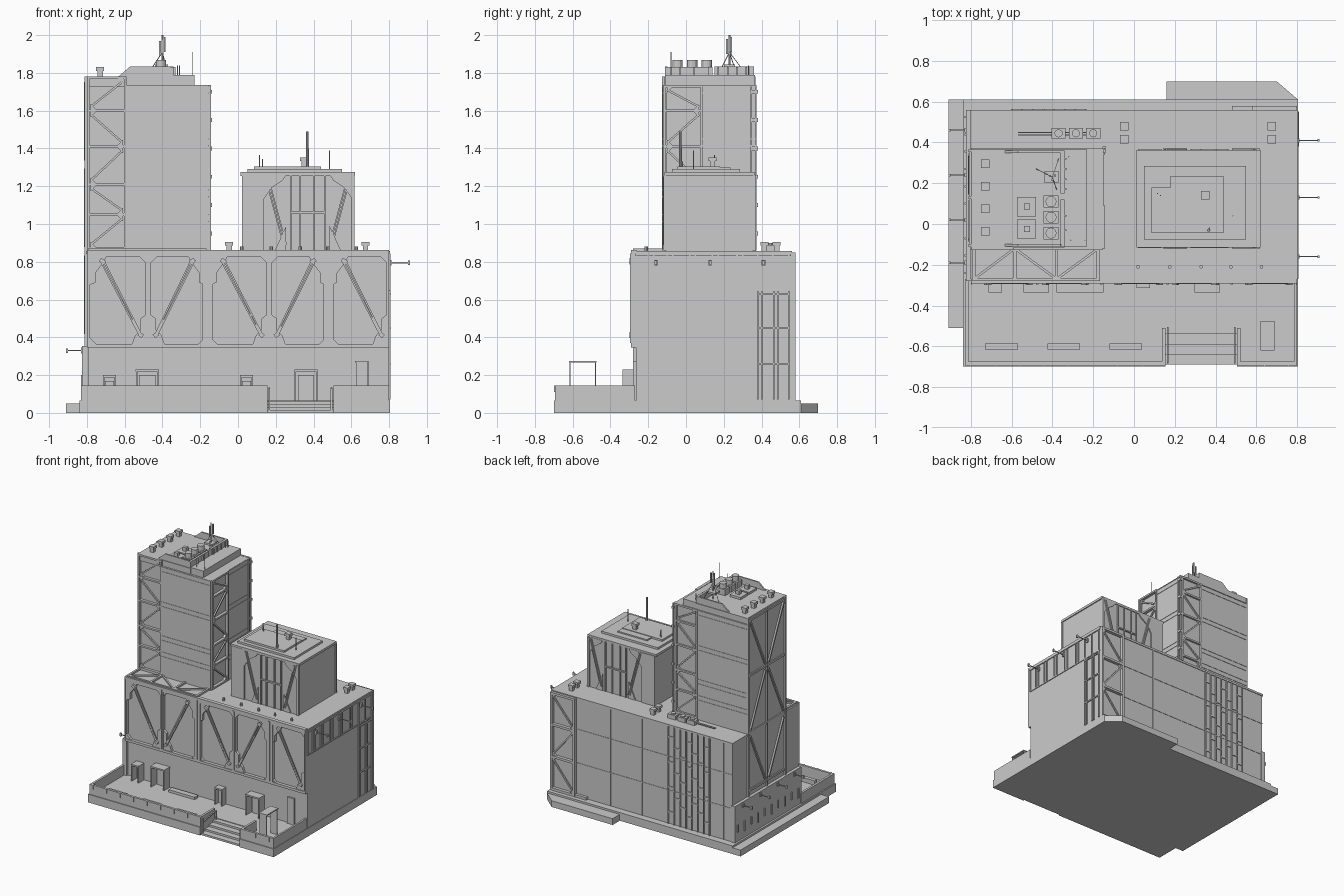
import bpy, bmesh
from mathutils import Vector, Matrix

HEX = [(0, 1, 3, 2), (4, 6, 7, 5), (0, 4, 5, 1), (2, 3, 7, 6), (0, 2, 6, 4), (1, 5, 7, 3)]


class Part:
    """Collects primitives of one named building part."""
    def __init__(self, name):
        self.name, self.bm = name, bmesh.new()

    def box(self, x0, x1, y0, y1, z0, z1):
        v = [self.bm.verts.new((x, y, z)) for x in (x0, x1) for y in (y0, y1) for z in (z0, z1)]
        for f in HEX:
            self.bm.faces.new([v[i] for i in f])
        return self

    def fbox(self, M, u0, u1, z0, z1, d0, d1):
        a, b = M(u0, z0, d0), M(u1, z1, d1)
        (x0, x1), (y0, y1), (z0, z1) = [sorted(p) for p in zip(a, b)]
        return self.box(x0, x1, y0, y1, z0, z1)

    def beam(self, p, q, w, t=None):
        p, q = Vector(p), Vector(q)
        m = (Matrix.Translation((p + q) / 2) @ (q - p).to_track_quat('Z', 'Y').to_matrix().to_4x4()
             @ Matrix.Diagonal((w, t or w, (q - p).length, 1)))
        bmesh.ops.create_cube(self.bm, size=1, matrix=m)
        return self

    def cyl(self, x, y, z0, z1, r, r2=None, n=10):
        bmesh.ops.create_cone(self.bm, cap_ends=True, segments=n, radius1=r, radius2=r if r2 is None else r2,
                              depth=z1 - z0, matrix=Matrix.Translation((x, y, (z0 + z1) / 2)))
        return self

    def prism(self, pts, M, d0, d1):
        a = [self.bm.verts.new(M(u, v, d0)) for u, v in pts]
        b = [self.bm.verts.new(M(u, v, d1)) for u, v in pts]
        n = len(pts)
        self.bm.faces.new(a)
        self.bm.faces.new(b[::-1])
        for i in range(n):
            self.bm.faces.new((a[i], b[i], b[(i + 1) % n], a[(i + 1) % n]))
        return self

    def done(self):
        bmesh.ops.recalc_face_normals(self.bm, faces=self.bm.faces)
        me = bpy.data.meshes.new(self.name)
        self.bm.to_mesh(me)
        bpy.context.collection.objects.link(bpy.data.objects.new(self.name, me))


# wall maps: (along, height, outward depth) -> position
front = lambda y: lambda u, z, d: (u, y - d, z)
back = lambda y: lambda u, z, d: (u, y + d, z)
right = lambda x: lambda u, z, d: (x + d, u, z)
left = lambda x: lambda u, z, d: (x - d, u, z)
flat = lambda u, v, d: (u, v, d)


def truss(name, M, u0, u1, levels, d=0.02, w=0.014, flip=False):
    p = Part(name)
    for u in (u0, u1 - w):
        p.fbox(M, u, u + w, levels[0], levels[-1], 0, d)
    for z in levels:
        p.fbox(M, u0, u1, z - w / 2, z + w / 2, 0, d)
    for i, (a, b) in enumerate(zip(levels, levels[1:])):
        s, e = (u0 + .02, u1 - .02) if (i % 2 == 0) != flip else (u1 - .02, u0 + .02)
        p.beam(M(s, a + .02, d * .6), M(e, b - .02, d * .6), 0.011)
        g = .035 if s < e else -.035
        p.prism([(s, a), (s + g, a), (s, a + .035)], M, 0, d * .8)
        p.prism([(e, b), (e - g, b), (e, b - .035)], M, 0, d * .8)
    p.done()


# ground slab, side ledges
p = Part("ground_slab").box(-.84, .155, -.70, .61, 0, .065).box(.505, .805, -.70, .61, 0, .065)
p.box(.155, .505, -.50, .61, 0, .065).done()
Part("left_ledge").box(-.91, -.84, -.51, .61, 0, .05).done()
Part("rear_ledge").prism([(.16, .61), (.805, .61), (.70, .70), (.16, .70)], flat, 0, .05).done()
Part("rear_plinth").box(.48, .80, .55, .578, .06, .085).done()

# entrance steps
p = Part("entrance_steps")
for i in range(4):
    p.box(.155, .505, -.69 + .05 * i, -.50, 0, .015 * (i + 1))
p.done()

# terrace parapet with fins
p = Part("terrace_parapet")
for x0, x1 in ((-.83, .155), (.505, .80)):
    p.box(x0, x1, -.693, -.675, .06, .145)
for x0, x1, ye in ((-.83, -.812, -.27), (.785, .80, -.27), (.137, .155, -.51), (.505, .523, -.51)):
    p.box(x0, x1, -.68, ye, .06, .145)
for i in range(14):
    x = -.80 + .12 * i
    if not .13 < x < .53:
        p.box(x - .004, x + .004, -.70, -.69, .11, .145)
for x in (.165, .495):
    p.beam((x, -.68, .10), (x, -.51, .13), .008)
    for y in (-.68, -.51):
        p.box(x - .004, x + .004, y - .004, y + .004, 0, .13)
p.done()

# terrace planters, canopies and doors
p = Part("terrace_benches")
for x in (-.65, -.345, -.04):
    p.box(x - .08, x + .08, -.615, -.585, .06, .10)
p.done()
p = Part("terrace_portal").box(.62, .69, -.62, -.475, .268, .276)
for y in (-.615, -.48):
    p.box(.625, .685, y - .003, y + .003, .06, .27)
p.done()
p = Part("entrance_canopies")
for x, w, dz, y in ((-.68, .033, .20, -.335), (-.48, .062, .23, -.335), (.045, .033, .20, -.315), (.36, .062, .23, -.335)):
    p.box(x - w, x + w, y, -.26, dz - .012, dz)
    for s in (-1, 1):
        p.box(x + s * w * .9 - .004, x + s * w * .9 + .004, y, -.26, .06, dz)
    p.box(x - w * .7, x + w * .7, -.275, -.26, .06, dz - .03)
p.box(-.38, -.15, -.335, -.29, .06, .085).box(.63, .69, -.28, -.26, .06, .275).done()

# podium
Part("podium_body").box(-.80, .80, -.265, .555, .06, .845).done()
Part("podium_roof").box(-.805, .805, -.27, .56, .84, .857).box(-.80, .80, -.292, -.262, .84, .862).done()
p = Part("left_annex").box(-.825, -.79, -.28, .56, .06, .355)
for i in range(10):
    y = -.24 + .085 * i
    p.box(-.832, -.82, y - .005, y + .005, .12 + .02 * (i % 2), .20)
p.done()

# podium front frame with braces
F = front(-.265)
p = Part("podium_front_frame").fbox(F, -.80, .80, .345, .365, 0, .025).fbox(F, -.80, .80, .825, .845, 0, .025)
cols = [-.80, -.475, -.16, .165, .48, .80]
for i, x in enumerate(cols):
    w = .028 if i % 2 == 0 and 0 < i < 5 else .014
    p.fbox(F, max(x - w, -.80), min(x + w, .80), .355, .84, 0, .025)
    p.fbox(F, max(x - .006, -.8), min(x + .006, .8), .37, .845, .02, .031)
for i, (a, b) in enumerate(zip(cols, cols[1:])):
    t, s = (a, b) if i % 2 == 0 else (b, a)
    k = 1 if s > t else -1
    p.prism([(t, .84), (t + k * .11, .84), (t + k * .09, .80), (t + k * .045, .74), (t + k * .045, .69), (t, .67)], F, 0, .02)
    p.prism([(s, .355), (s - k * .09, .355), (s - k * .07, .41), (s - k * .04, .44), (s - k * .04, .50), (s, .53)], F, 0, .02)
    p.prism([(s, .84), (s - k * .06, .84), (s, .78)], F, 0, .02)
    p.prism([(t, .355), (t + k * .06, .355), (t, .415)], F, 0, .02)
    for o in (0, .016):
        p.beam(F(t + k * (.07 + o), .81, .024), F(s - k * (.045 - o * .6), .41, .024), .009)
    p.beam(F(t + k * .07, .812, .024), F(t + k * .095, .795, .024), .022)
    p.beam(F(s - k * .05, .42, .024), F(s - k * .03, .405, .024), .022)
p.done()

# podium side and rear cladding
R, L, B = right(.80), left(-.80), back(.555)
p = Part("right_cladding").fbox(R, -.27, .555, .645, .655, 0, .006).fbox(R, -.27, .555, .83, .845, 0, .008)
for y in (-.265, -.20, -.17, -.10, -.07, .02, .05, .14, .17, .27, .30, .38, .46, .545):
    p.fbox(R, y - .004, y + .004, .65, .84, 0, .007)
for y in (.38, .40, .465, .485, .545):
    p.fbox(R, y - .004, y + .004, .07, .65, 0, .008)
for z in (.26, .45, .63):
    p.fbox(R, .38, .55, z - .005, z + .005, 0, .009)
p.done()
p = Part("rear_cladding")
for i in range(8):
    x = -.60 + .052 * i
    p.fbox(B, x - .004, x + .004, .065, .845, 0, .009)
    for j in range(4):
        z = .16 + .2 * j + .06 * (i % 3)
        if i < 7 and z < .82:
            p.fbox(B, x, x + .052, z - .005, z + .005, 0, .006)
for z in (.33, .60):
    p.fbox(B, -.80, .58, z - .003, z + .003, 0, .003)
for x in (-.72, .0, .28):
    p.fbox(B, x - .003, x + .003, .065, .845, 0, .003)
p.done()
truss("rear_corner_truss", B, .58, .80, [.075, .335, .59, .84], .025, .018)

# roof lattice in front of tower
p = Part("roof_lattice").box(-.79, -.17, -.28, -.265, .855, .87).box(-.79, -.17, -.125, -.11, .855, .87)
xs = [-.785, -.585, -.38, -.175]
for x in xs:
    p.box(x - .008, x + .008, -.28, -.11, .855, .87)
for i, (a, b) in enumerate(zip(xs, xs[1:])):
    y0, y1 = (-.27, -.12) if i != 1 else (-.12, -.27)
    p.beam((a, y0, .863), (b, y1, .863), .012)
p.done()

# tower: recessed core plus cladding around corner truss bays
p = Part("tower_body").box(-.795, -.165, -.105, .358, .85, 1.735).box(-.80, -.34, -.115, .365, 1.725, 1.782)
p.box(-.59, -.155, -.125, -.10, .85, 1.735).box(-.80, -.36, .35, .37, .85, 1.735)
p.box(-.17, -.152, .09, .37, .85, 1.735).box(-.345, -.23, -.11, .365, 1.73, 1.788).done()
p = Part("tower_bands")
for z in (1.02, 1.15, 1.42, 1.70):
    for s in (-.006, .03):
        p.fbox(front(-.125), -.59, -.155, z + s - .003, z + s + .003, 0, .003)
        p.fbox(back(.37), -.80, -.36, z + s - .003, z + s + .003, 0, .003)
        p.fbox(right(-.152), .09, .37, z + s - .003, z + s + .003, 0, .003)
for y in (.345, .37):
    p.box(-.152, -.142, y - .004, y + .004, .86, 1.735)
for z in (.95, 1.1, 1.25, 1.4, 1.55, 1.7):
    p.box(-.155, -.138, .35, .38, z - .01, z + .01)
p.done()
lv = [.87, 1.05, 1.21, 1.41, 1.60, 1.775]
truss("tower_front_truss", front(-.105), -.80, -.59, lv, .022)
truss("tower_right_truss", right(-.165), -.12, .09, lv[:-1] + [1.73], .023, flip=True)
truss("tower_rear_truss", back(.358), -.36, -.16, lv[:-1] + [1.73], .015, flip=True)

# tall braces on the left side
p = Part("tower_left_braces")
for y in (-.105, .13, .36):
    p.fbox(L, y - .008, y + .008, .355, 1.78, 0, .012)
for z in (.40, .86, 1.32, 1.76):
    p.fbox(L, -.11, .365, z - .008, z + .008, 0, .01)
for i, z in enumerate((.40, .86, 1.32)):
    for y0, y1 in ((.15, .34), (.11, -.08)):
        a, b = (y0, y1) if i % 2 == 0 else (y1, y0)
        p.beam(L(a, z + .02, .008), L(b, z + .43, .008), .013)
p.done()

# tower roof parapets and equipment
p = Part("tower_roof_parapet")
prof = [(-.64, 1.775), (-.57, 1.835), (-.36, 1.835), (-.34, 1.775)]
p.prism(prof, front(.36), 0, .012).prism(prof, front(-.098), 0, .012)
p.box(-.36, -.342, -.11, .12, 1.78, 1.832).box(-.36, -.342, .15, .36, 1.78, 1.835)
for y in (-.03, .04, .17, .22, .27, .32):
    p.box(-.345, -.332, y - .004, y + .004, 1.785, 1.83)
p.done()
p = Part("tower_fans")
for y in (.11, .033, -.045):
    p.box(-.445, -.37, y - .03, y + .03, 1.78, 1.83).cyl(-.407, y, 1.83, 1.868, .027, n=12)
p.done()
p = Part("roof_hatches")
for y in (.085, -.025):
    p.box(-.575, -.48, y - .047, y + .047, 1.78, 1.80).box(-.54, -.51, y - .015, y + .015, 1.80, 1.83)
p.done()
p = Part("roof_vents")
spots = [(-.73, y, 1.782) for y in (.295, .185, .075, -.035)]
spots += [(x, y, .857) for x in (-.047, .675) for y in (.48, .415)] + [(.35, .14, 1.305)]
for x, y, z in spots:
    p.box(x - .014, x + .014, y - .014, y + .014, z, z + .03).box(x - .021, x + .021, y - .021, y + .021, z + .028, z + .048)
p.done()
p = Part("tower_antenna").box(-.44, -.37, .20, .26, 1.83, 1.845).cyl(-.40, .23, 1.78, 2.0, .005, n=6)
for dx, dy in ((-.08, .04), (.03, .09), (.02, -.06)):
    p.beam((-.40 + dx, .23 + dy, 1.79), (-.40, .23, 1.91), .003)
for dx, dy, z in ((.012, .008, 1.95), (-.012, .005, 1.93), (0, -.013, 1.94)):
    p.box(-.405 + dx, -.395 + dx, .225 + dy, .235 + dy, z - .04, z + .04)
p.cyl(-.24, -.08, 1.785, 1.91, .002, n=6).cyl(-.32, .33, 1.785, 1.84, .003, n=6).cyl(-.31, -.08, 1.785, 1.84, .003, n=6).done()

# second block with stepped roof
Part("block_body").box(.02, .612, -.105, .355, .85, 1.262).box(.012, .62, -.115, .362, 1.255, 1.274).done()
Part("block_roof_tiers").box(.05, .55, -.075, .285, 1.27, 1.29).box(.085, .44, -.045, .18, 1.285, 1.305).box(.18, .44, .05, .235, 1.285, 1.30).done()
for nm, M in (("block_front_frame", front(-.105)), ("block_rear_frame", back(.355))):
    p = Part(nm).fbox(M, .02, .135, .86, 1.26, 0, .012)
    for x in (.28, .33, .40, .46):
        p.fbox(M, x - .004, x + .004, .86, 1.26, 0, .012)
    p.fbox(M, .28, .46, 1.055, 1.065, 0, .012).fbox(M, .602, .618, .86, 1.26, 0, .015)
    for t, s in ((.135, .255), (.605, .485)):
        k = 1 if s > t else -1
        for o in (0, .013):
            p.beam(M(t + k * (.01 + o), 1.25, .012), M(s - k * .013 + k * o, .89, .012), .008)
        p.prism([(t, 1.26), (t + k * .12, 1.26), (t + k * .10, 1.23), (t + k * .04, 1.19), (t, 1.13)], M, 0, .009)
        p.prism([(s, .86), (s - k * .06, .86), (s, .99)], M, 0, .009)
    p.done()
p = Part("block_masts").cyl(.367, -.03, 1.30, 1.40, .008, n=8).cyl(.367, -.03, 1.40, 1.49, .006, n=8)
for x, y, z in ((.115, .15, 1.365), (.13, .14, 1.345), (.485, .04, 1.39), (.37, -.02, 1.33)):
    p.cyl(x, y, 1.27, z, .003, n=6)
p.done()

# podium roof equipment
p = Part("roof_chillers")
for x in (-.37, -.285, -.20):
    p.box(x - .035, x + .035, .42, .47, .855, .89).cyl(x, .445, .89, .90, .02)
for y in (.437, .449):
    p.box(-.57, -.17, y - .003, y + .003, .868, .874)
p.done()
p = Part("roof_bollards")
for x in (.02, .175, .33, .475, .625):
    p.cyl(x, -.21, .855, .88, .009, n=8)
p.done()

# wall lamps
p = Part("wall_lamps")
for s, x, z, ys in ((1, .80, .795, (.41, .13, -.16)), (-1, -.82, .33, (-.19, .02, .24, .46))):
    for y in ys:
        e = s * .905
        p.box(min(x, e), max(x, e), y - .003, y + .003, z - .003, z + .003)
        p.box(e - .006, e + .006, y - .006, y + .006, z - .012, z + .012).box(x - .012, x + .012, y - .01, y + .01, z - .015, z + .015)
p.done()
